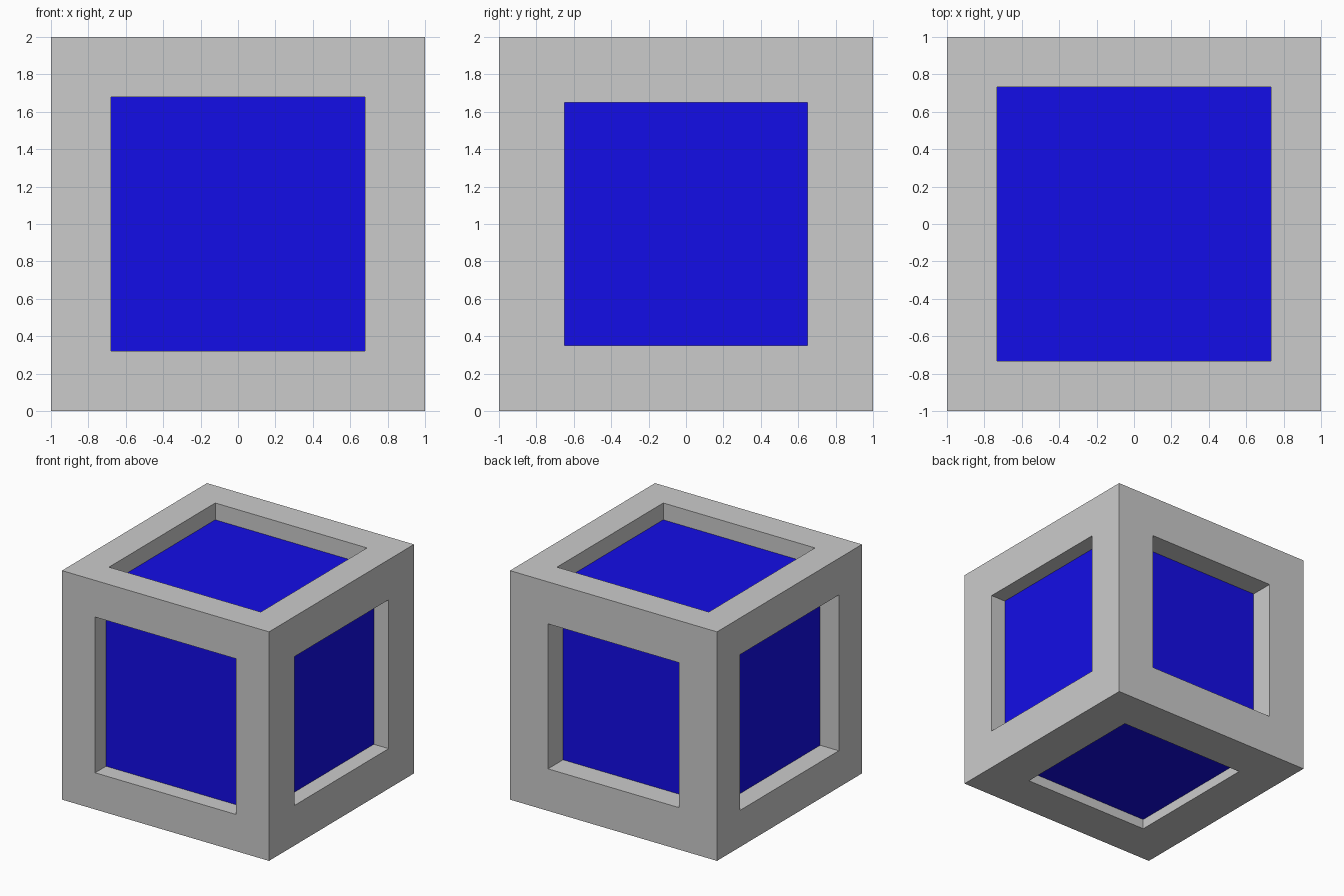
import bpy, bmesh
from mathutils import Vector

if "Cube" in bpy.data.objects:
    bpy.data.objects.remove(bpy.data.objects["Cube"])

# outward direction: (half width of the square recess, recess depth)
RECESSES = [
    ((0, -1, 0), 0.68, 0.15),    # front
    ((0, 1, 0), 0.633, 0.207),   # back
    ((1, 0, 0), 0.65, 0.143),    # right
    ((-1, 0, 0), 0.68, 0.18),    # left
    ((0, 0, 1), 0.733, 0.147),   # top
    ((0, 0, -1), 0.62, 0.088),   # bottom
]


def make_object(name, bm):
    mesh = bpy.data.meshes.new(name)
    bm.to_mesh(mesh)
    bm.free()
    obj = bpy.data.objects.new(name, mesh)
    obj.location.z = 1
    bpy.context.collection.objects.link(obj)
    return obj


frame = bmesh.new()
panels = bmesh.new()
bmesh.ops.create_cube(frame, size=2)
frame.normal_update()
sides = list(frame.faces)

for direction, half, depth in RECESSES:
    n = Vector(direction)
    face = max(sides, key=lambda f: f.normal.dot(n))
    # inset the side and push its middle inwards
    bmesh.ops.inset_individual(frame, faces=[face], thickness=1 - half,
                               use_even_offset=True)
    floor = bmesh.ops.extrude_discrete_faces(frame, faces=[face])["faces"][0]
    bmesh.ops.translate(frame, verts=floor.verts, vec=-n * depth)
    # the recess floor becomes a coloured panel
    panels.faces.new([panels.verts.new(v.co) for v in floor.verts])
    sides.remove(face) if face in sides else None
    sides = [f for f in sides if f.is_valid]
    bmesh.ops.delete(frame, geom=[floor], context='FACES_ONLY')
    frame.normal_update()

make_object("cube_frame", frame)
panel_obj = make_object("recessed_panels", panels)

blue = bpy.data.materials.new("blue")
blue.diffuse_color = (0.007, 0.004, 0.8, 1)
blue.use_nodes = True
blue.node_tree.nodes["Principled BSDF"].inputs["Base Color"].default_value = blue.diffuse_color
panel_obj.data.materials.append(blue)
